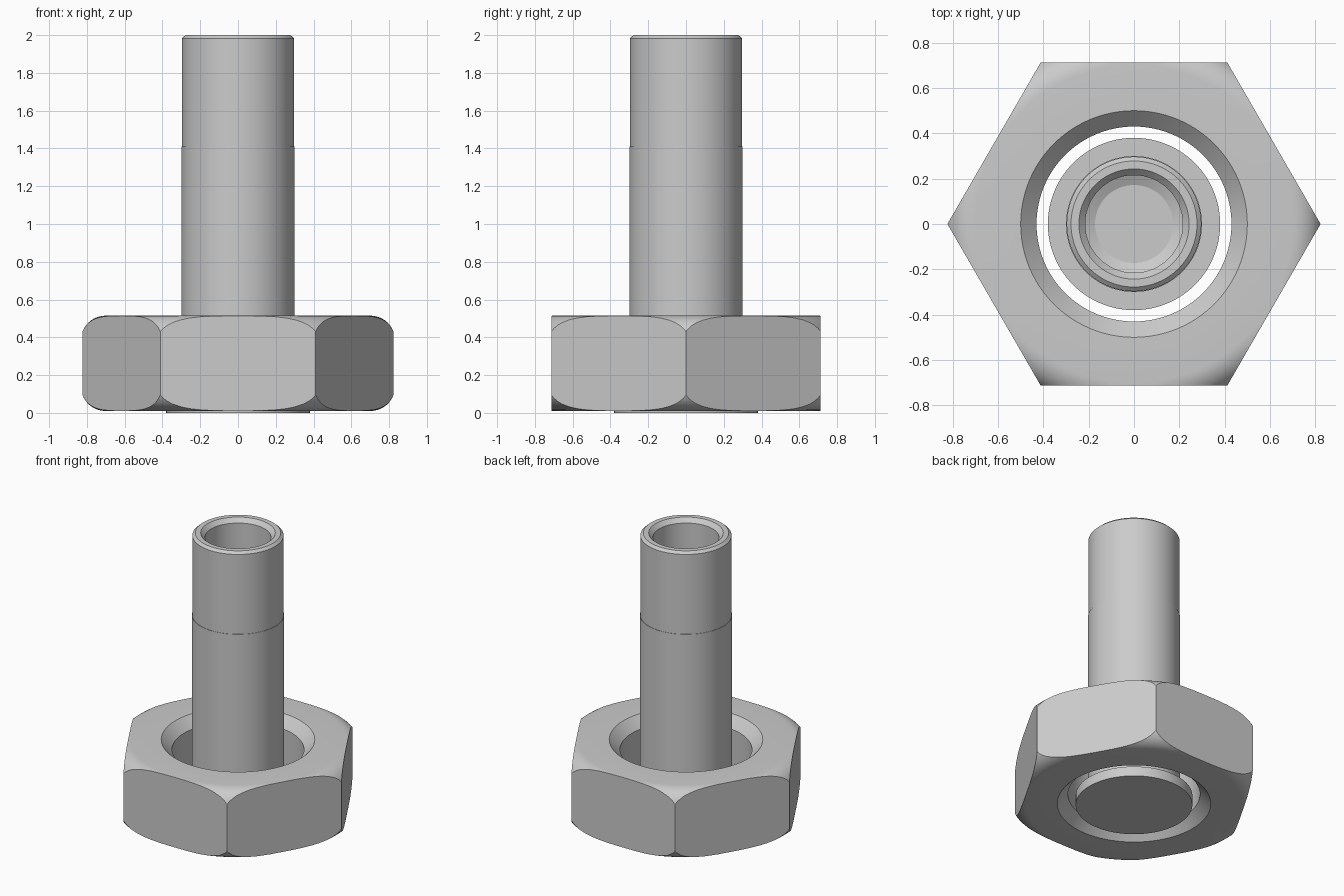
import bpy, bmesh, math
from mathutils import Matrix

if "Cube" in bpy.data.objects:
    bpy.data.objects.remove(bpy.data.objects["Cube"], do_unlink=True)

steel = bpy.data.materials.new("steel_grey")
steel.use_nodes = True
steel.diffuse_color = (0.6, 0.6, 0.6, 1)
steel.node_tree.nodes["Principled BSDF"].inputs["Base Color"].default_value = (0.6, 0.6, 0.6, 1)


def finish(name, bm):
    bmesh.ops.remove_doubles(bm, verts=bm.verts, dist=1e-5)
    bmesh.ops.recalc_face_normals(bm, faces=bm.faces)
    mesh = bpy.data.meshes.new(name)
    bm.to_mesh(mesh)
    bm.free()
    mesh.materials.append(steel)
    obj = bpy.data.objects.new(name, mesh)
    bpy.context.collection.objects.link(obj)
    return obj


def lathe(name, profile, closed=False, steps=96):
    """Spin an (r, z) profile around the z axis."""
    bm = bmesh.new()
    verts = [bm.verts.new((r, 0, z)) for r, z in profile]
    pairs = list(zip(verts, verts[1:]))
    if closed:
        pairs.append((verts[-1], verts[0]))
    edges = [bm.edges.new(p) for p in pairs]
    bmesh.ops.spin(bm, geom=verts + edges, cent=(0, 0, 0), axis=(0, 0, 1),
                   angle=math.tau, steps=steps, use_duplicate=False)
    return finish(name, bm)


def smooth(obj, degrees):
    bpy.ops.object.select_all(action="DESELECT")
    obj.select_set(True)
    bpy.context.view_layer.objects.active = obj
    bpy.ops.object.shade_smooth_by_angle(angle=math.radians(degrees))


# Hollow pin with a base flange, slightly slimmer upper length and chamfered mouth
pin = lathe("flanged_pin", [
    (0, 0), (0.38, 0), (0.38, 0.07), (0.30, 0.07), (0.30, 1.41), (0.297, 1.41),
    (0.297, 1.983), (0.278, 2.0), (0.243, 2.0), (0.215, 1.97),
    (0.215, 1.43), (0.172, 1.41), (0, 1.41)])
smooth(pin, 20)

# Hexagonal nut body, with corners on the x axis
bottom, top = 0.01, 0.515
bm = bmesh.new()
bmesh.ops.create_cone(bm, cap_ends=True, segments=6, radius1=0.823, radius2=0.823, depth=0.7,
                      matrix=Matrix.Translation((0, 0, (bottom + top) / 2))
                      @ Matrix.Rotation(math.radians(30), 4, "Z"))
nut = finish("hex_nut", bm)

# Turned blank: rounded outer corners and a bore chamfered at both ends
arc = [(0.70 + 0.13 * math.sin(t), 0.125 * (1 - math.cos(t)))
       for t in (i * math.pi / 20 for i in range(11))]
outer = [(r, bottom + d) for r, d in arc] + [(r, top - d) for r, d in reversed(arc)]
blank = lathe("nut_blank_cutter",
              [(0.43, bottom + 0.07), (0.50, bottom)] + outer
              + [(0.50, top), (0.43, top - 0.07)], closed=True)
blank.hide_render = True

mod = nut.modifiers.new("turned_shape", "BOOLEAN")
mod.operation = "INTERSECT"
mod.solver = "EXACT"
mod.object = blank
bpy.context.view_layer.objects.active = nut
bpy.ops.object.modifier_apply(modifier=mod.name)
bpy.data.objects.remove(blank, do_unlink=True)
smooth(nut, 25)
